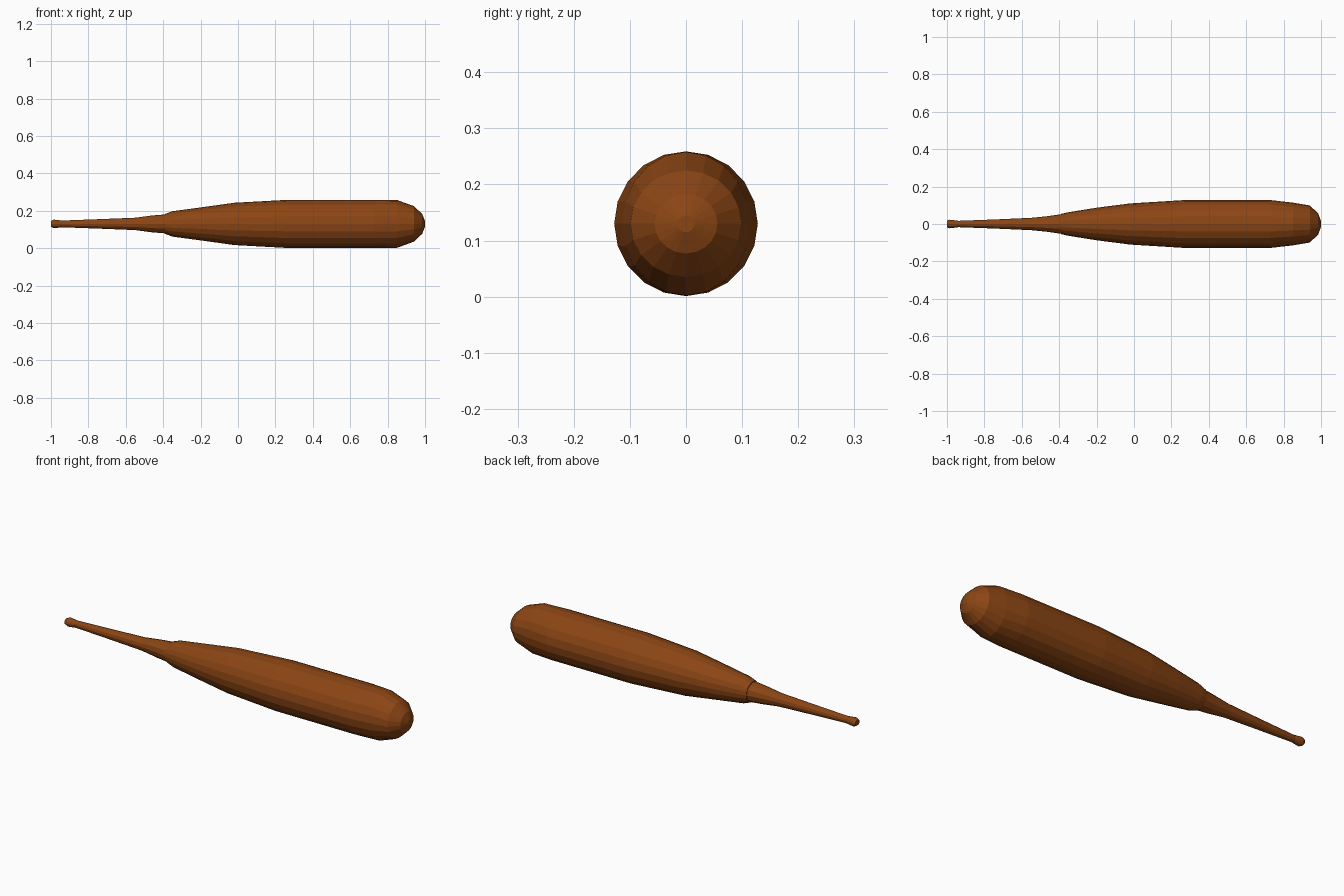
import bpy, bmesh, math

if "Cube" in bpy.data.objects:
    bpy.data.objects.remove(bpy.data.objects["Cube"])

CENTRE_Z = 0.13

wood = bpy.data.materials.new("brown_wood")
wood.diffuse_color = (0.258, 0.06, 0.007, 1)
wood.use_nodes = True
wood.node_tree.nodes["Principled BSDF"].inputs["Base Color"].default_value = wood.diffuse_color


def turned_part(name, rings, sides):
    """Loft rings of (x, y radius, z radius) along the x axis and cap both ends."""
    bm = bmesh.new()
    loops = []
    for x, ry, rz in rings:
        loops.append([bm.verts.new((x, ry * math.cos(2 * math.pi * i / sides),
                                    CENTRE_Z + rz * math.sin(2 * math.pi * i / sides)))
                      for i in range(sides)])
    for a, b in zip(loops, loops[1:]):
        for i in range(sides):
            j = (i + 1) % sides
            bm.faces.new((a[i], a[j], b[j], b[i]))
    bm.faces.new(loops[0])
    bm.faces.new(loops[-1])
    bmesh.ops.recalc_face_normals(bm, faces=bm.faces)
    mesh = bpy.data.meshes.new(name)
    bm.to_mesh(mesh)
    bm.free()
    mesh.materials.append(wood)
    obj = bpy.data.objects.new(name, mesh)
    bpy.context.collection.objects.link(obj)
    return obj


# Thick striking end: long taper, straight middle and a rounded tip
turned_part("barrel", [
    (-0.39, 0.054, 0.053), (-0.35, 0.063, 0.068), (-0.20, 0.087, 0.088),
    (-0.02, 0.110, 0.113), (0.27, 0.128, 0.129), (0.73, 0.128, 0.129),
    (0.85, 0.114, 0.128), (0.94, 0.099, 0.095), (0.985, 0.056, 0.053),
    (1.00, 0.015, 0.015)], 20)

# Slim grip that flares into the barrel
turned_part("handle", [
    (-0.94, 0.017, 0.018), (-0.75, 0.024, 0.025), (-0.55, 0.033, 0.033),
    (-0.46, 0.042, 0.045), (-0.37, 0.055, 0.052)], 12)

# Small flared knob at the grip end
turned_part("knob", [
    (-1.00, 0.018, 0.015), (-0.985, 0.023, 0.023), (-0.94, 0.018, 0.018)], 12)
